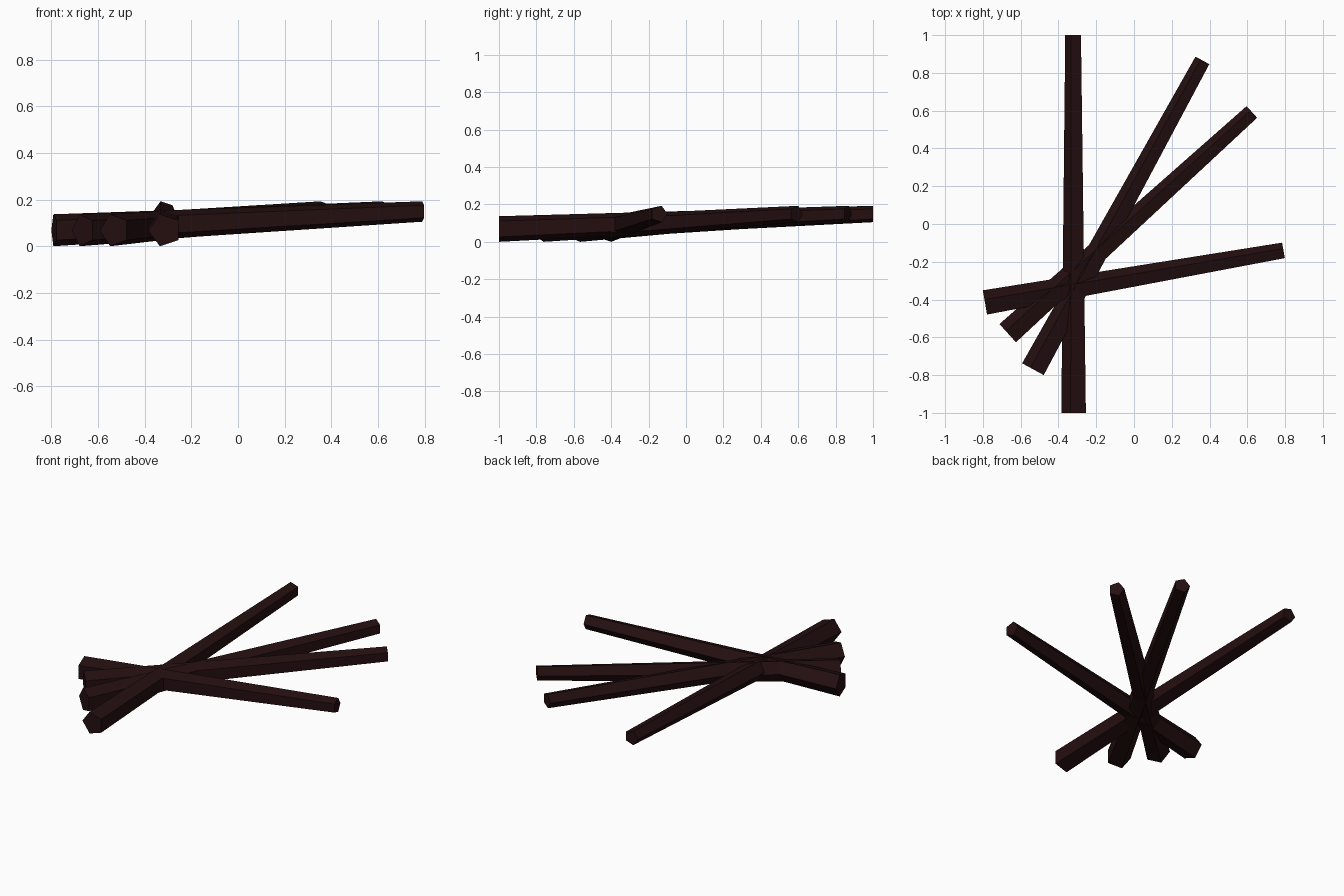
import bpy, bmesh, math
from mathutils import Vector

if "Cube" in bpy.data.objects:
    bpy.data.objects.remove(bpy.data.objects["Cube"])

# Charred dark brown wood
wood = bpy.data.materials.new("dark charred wood")
wood.diffuse_color = (0.018, 0.0048, 0.0050, 1)
wood.use_nodes = True
wood.node_tree.nodes["Principled BSDF"].inputs["Base Color"].default_value = wood.diffuse_color

SIDES = 5
R_THICK, R_THIN = 0.072, 0.046
Z_THICK, Z_THIN = 0.0687, 0.149


def log(name, thick, thin):
    """Tapered five-sided log between two plan points, one ridge facing left."""
    a = Vector((*thick, Z_THICK))
    b = Vector((*thin, Z_THIN))
    d = b - a
    left = Vector((-d.y, d.x, 0)).normalized()
    up = Vector((0, 0, 1))
    bm = bmesh.new()
    rings = []
    for c, r in ((a, R_THICK), (b, R_THIN)):
        ring = []
        for i in range(SIDES):
            t = 2 * math.pi * i / SIDES
            ring.append(bm.verts.new(c + left * r * math.cos(t) + up * r * math.sin(t)))
        rings.append(ring)
    for i in range(SIDES):
        j = (i + 1) % SIDES
        bm.faces.new((rings[0][i], rings[0][j], rings[1][j], rings[1][i]))
    for ring in rings:
        bm.faces.new(ring)
    bmesh.ops.recalc_face_normals(bm, faces=bm.faces)
    me = bpy.data.meshes.new(name)
    bm.to_mesh(me)
    bm.free()
    me.materials.append(wood)
    bpy.context.collection.objects.link(bpy.data.objects.new(name, me))


# Four logs fanned out around a common crossing point
log("log_long", (-0.313, -1.0), (-0.318, 1.0))
log("log_second", (-0.529, -0.772), (0.366, 0.864))
log("log_third", (-0.664, -0.583), (0.627, 0.590))
log("log_short", (-0.788, -0.422), (0.792, -0.144))
